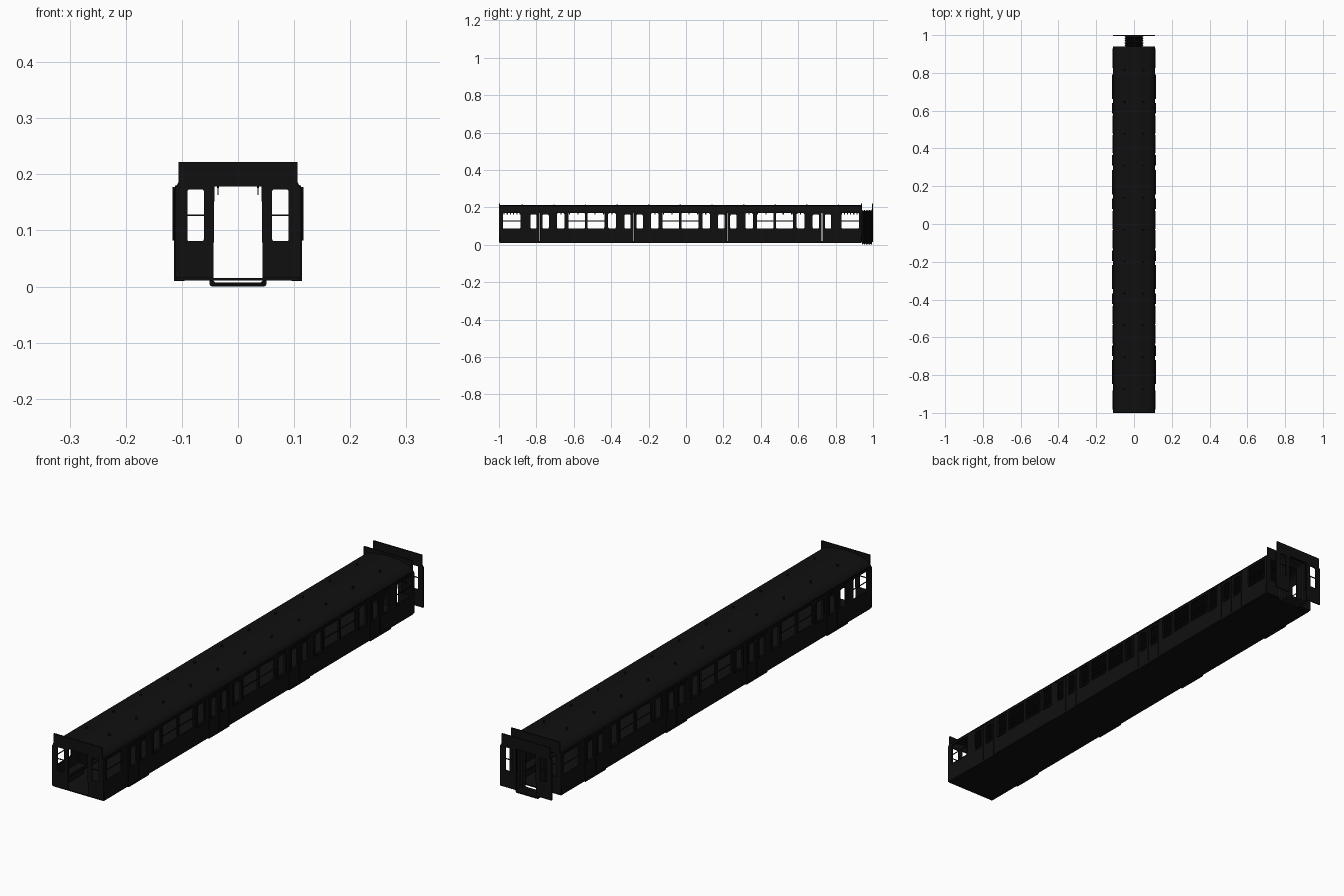
import bpy, bmesh, math
from mathutils import Matrix, Vector

if "Cube" in bpy.data.objects:
    bpy.data.objects.remove(bpy.data.objects["Cube"])

mat = bpy.data.materials.new("black_paint")
mat.diffuse_color = (0.005, 0.005, 0.005, 1)
mat.use_nodes = True
mat.node_tree.nodes["Principled BSDF"].inputs["Base Color"].default_value = mat.diffuse_color


def add(name, mesh):
    ob = bpy.data.objects.new(name, mesh)
    bpy.context.collection.objects.link(ob)
    mesh.materials.clear()
    mesh.materials.append(mat)
    return ob


def boxes(name, spans):
    """One object from many (x0, x1, y0, y1, z0, z1) boxes."""
    bm = bmesh.new()
    for x0, x1, y0, y1, z0, z1 in spans:
        m = (Matrix.Translation(((x0 + x1) / 2, (y0 + y1) / 2, (z0 + z1) / 2))
             @ Matrix.Diagonal((abs(x1 - x0), abs(y1 - y0), abs(z1 - z0), 1)))
        bmesh.ops.create_cube(bm, size=1, matrix=m)
    me = bpy.data.meshes.new(name)
    bm.to_mesh(me)
    bm.free()
    return add(name, me)


def rrect(u0, u1, v0, v1, r=0.006, n=4):
    """Rounded rectangle outline."""
    pts = []
    for k, (cu, cv) in enumerate(((u1 - r, v1 - r), (u0 + r, v1 - r), (u0 + r, v0 + r), (u1 - r, v0 + r))):
        for i in range(n + 1):
            a = math.pi / 2 * (k + i / n)
            pts.append((cu + r * math.cos(a), cv + r * math.sin(a)))
    return pts


def rect(u0, u1, v0, v1):
    return [(u0, v0), (u1, v0), (u1, v1), (u0, v1)]


def panel(name, loops, lo, hi, axis):
    """Flat sheet with holes, spanning lo..hi along axis x or y."""
    cu = bpy.data.curves.new(name, 'CURVE')
    cu.dimensions, cu.fill_mode, cu.extrude = '2D', 'BOTH', (hi - lo) / 2
    for pts in loops:
        sp = cu.splines.new('POLY')
        sp.points.add(len(pts) - 1)
        for p, (u, v) in zip(sp.points, pts):
            p.co = (u, v, 0, 1)
        sp.use_cyclic_u = True
    tmp = bpy.data.objects.new(name + "_outline", cu)
    bpy.context.collection.objects.link(tmp)
    dg = bpy.context.evaluated_depsgraph_get()
    me = bpy.data.meshes.new_from_object(tmp.evaluated_get(dg))
    bpy.data.objects.remove(tmp)
    mid = (lo + hi) / 2
    if axis == 'x':
        m = Matrix(((0, 0, 1, mid), (1, 0, 0, 0), (0, 1, 0, 0), (0, 0, 0, 1)))
    else:
        m = Matrix(((1, 0, 0, 0), (0, 0, -1, mid), (0, 1, 0, 0), (0, 0, 0, 1)))
    me.transform(m)
    me.name = name
    return add(name, me)


def sided(s, a, b):
    return min(s * a, s * b), max(s * a, s * b)


# Layout along the car
doors = [-0.783, -0.28, 0.221, 0.727]
big = [(-0.98, -0.885), (0.83, 0.925)]
narrow = []
for c in (-0.533, -0.03, 0.475):
    big += [(c - 0.097, c - 0.006), (c + 0.006, c + 0.097)]
    narrow += [(c - 0.16, c - 0.115), (c + 0.115, c + 0.16)]
Z0, Z1 = 0.087, 0.171

# Side walls, doors and window frames
for s, side in ((1, "right"), (-1, "left")):
    holes = [rrect(a, b, Z0, Z1, 0.004, 3) for a, b in big + narrow]
    holes += [rect(c - 0.06, c + 0.06, 0.02, 0.171) for c in doors]
    panel(side + "_wall", [rect(-0.996, 0.937, 0.015, 0.18)] + holes, *sided(s, 0.108, 0.112), 'x')
    for i, c in enumerate(doors):
        for h in (-1, 1):
            a, b = sorted((c + h * 0.0015, c + h * 0.06))
            m = c + h * 0.0325
            win = rrect(m - 0.017, m + 0.017, Z0, 0.162, 0.007)
            panel(f"{side}_door_leaf_{i}_{h}", [rect(a, b, 0.018, 0.172), win], *sided(s, 0.109, 0.1135), 'x')
            trim = rrect(m - 0.022, m + 0.022, Z0 - 0.005, 0.167, 0.009)
            panel(f"{side}_door_window_trim_{i}_{h}", [trim, win], *sided(s, 0.1135, 0.1155), 'x')
    for i, (a, b) in enumerate(narrow):
        panel(f"{side}_pocket_window_frame_{i}",
              [rrect(a - 0.005, b + 0.005, Z0 - 0.005, Z1 + 0.005), rrect(a + 0.002, b - 0.002, Z0 + 0.001, Z1 - 0.002)],
              *sided(s, 0.109, 0.117), 'x')
    for i, (a, b) in enumerate(big):
        panel(f"{side}_window_frame_{i}",
              [rrect(a - 0.003, b + 0.003, Z0 - 0.003, Z1 + 0.003, 0.005), rrect(a + 0.001, b - 0.001, Z0 + 0.001, Z1 - 0.001, 0.004)],
              *sided(s, 0.107, 0.113), 'x')
    boxes(side + "_window_bars", [(*sided(s, 0.109, 0.1115), a, b, 0.126, 0.129) for a, b in big])
    boxes(side + "_door_sills", [(*sided(s, 0.095, 0.1145), c - 0.064, c + 0.064, 0.01, 0.019) for c in doors])
    boxes(side + "_door_gutters", [(*sided(s, 0.11, 0.117), c - 0.064, c + 0.064, 0.172, 0.177) for c in doors])
    boxes(side + "_door_posts", [(*sided(s, 0.11, 0.1145), c + h * 0.061 - 0.002, c + h * 0.061 + 0.002, 0.018, 0.173)
                                 for c in doors for h in (-1, 1)])

    # Interior benches, grab rails and hanging handles
    spans = [(-0.99, doors[0] - 0.07)] + [(p + 0.07, q - 0.07) for p, q in zip(doors, doors[1:])] + [(doors[3] + 0.07, 0.93)]
    boxes(side + "_benches", [(*sided(s, 0.066, 0.106), a, b, 0.045, 0.053) for a, b in spans]
          + [(*sided(s, 0.1, 0.107), a, b, 0.05, 0.083) for a, b in spans]
          + [(*sided(s, 0.076, 0.106), a, b, 0.016, 0.046) for a, b in spans])
    boxes(side + "_grab_rail", [(*sided(s, 0.034, 0.037), -0.97, 0.92, 0.176, 0.179)])
    boxes(side + "_handles", [(*sided(s, 0.035, 0.0365), y - 0.003, y + 0.003, 0.163, 0.177)
                              for a, b in spans for y in [a + (b - a) * k / 8 for k in range(1, 8)]])

# Floor and arched roof
boxes("floor", [(-0.11, 0.11, -0.996, 0.937, 0.011, 0.0155)])
half = [(0.112, 0.174), (0.109, 0.181), (0.105, 0.188), (0.098, 0.195), (0.086, 0.201), (0.068, 0.206), (0.045, 0.21), (0.022, 0.212)]
arch = half + [(0, 0.2125)] + [(-x, z) for x, z in reversed(half)]
roof = panel("roof", [arch + [(x * 0.97, z - 0.004) for x, z in reversed(arch)]], -0.996, 0.937, 'y')

# Roof vents in two rows
bm = bmesh.new()
for k in range(11):
    for x in (-0.05, 0.05):
        bmesh.ops.create_cone(bm, cap_ends=True, segments=10, radius1=0.005, radius2=0.003, depth=0.01,
                              matrix=Matrix.Translation((x, -0.875 + k * 0.169, 0.212)))
me = bpy.data.meshes.new("roof_vents")
bm.to_mesh(me)
bm.free()
add("roof_vents", me)

# End bulkheads: gateway in the middle, a window each side
right = [(0.044, 0.015), (0.112, 0.015), (0.112, 0.174), (0.106, 0.184), (0.106, 0.222)]
left = [(-x, z) for x, z in reversed(right)]
gate = [(-0.042, 0.178), (0.042, 0.178)]
for name, y0, y1 in (("front_bulkhead", -1, -0.995), ("rear_bulkhead", 0.936, 0.941), ("coupling_bulkhead", 0.995, 1)):
    wins = [rrect(a, b, 0.081, 0.173, 0.003, 3) for a, b in ((0.061, 0.09), (-0.09, -0.061))]
    panel(name, [right + left + gate] + wins, y0, y1, 'y')
    boxes(name + "_window_bars", [(*sided(s, 0.06, 0.091), y0 + 0.001, y1 - 0.001, 0.1255, 0.1285) for s in (1, -1)])

# Folded gangway bellows
bm = bmesh.new()
rings = []
for k in range(13):
    e = 0.007 if k % 2 else 0.0
    y = 0.941 + 0.054 * k / 12
    rings.append([bm.verts.new((u, y, v)) for u, v in rrect(-0.044 - e, 0.044 + e, 0.007 - e, 0.181 + e, 0.006)])
for r0, r1 in zip(rings, rings[1:]):
    n = len(r0)
    for i in range(n):
        bm.faces.new((r0[i], r0[(i + 1) % n], r1[(i + 1) % n], r1[i]))
bmesh.ops.recalc_face_normals(bm, faces=bm.faces)
me = bpy.data.meshes.new("gangway_bellows")
bm.to_mesh(me)
bm.free()
add("gangway_bellows", me)

# Smooth the arched roof
bpy.ops.object.select_all(action='DESELECT')
roof.select_set(True)
bpy.context.view_layer.objects.active = roof
bpy.ops.object.shade_smooth_by_angle(angle=math.radians(30))
